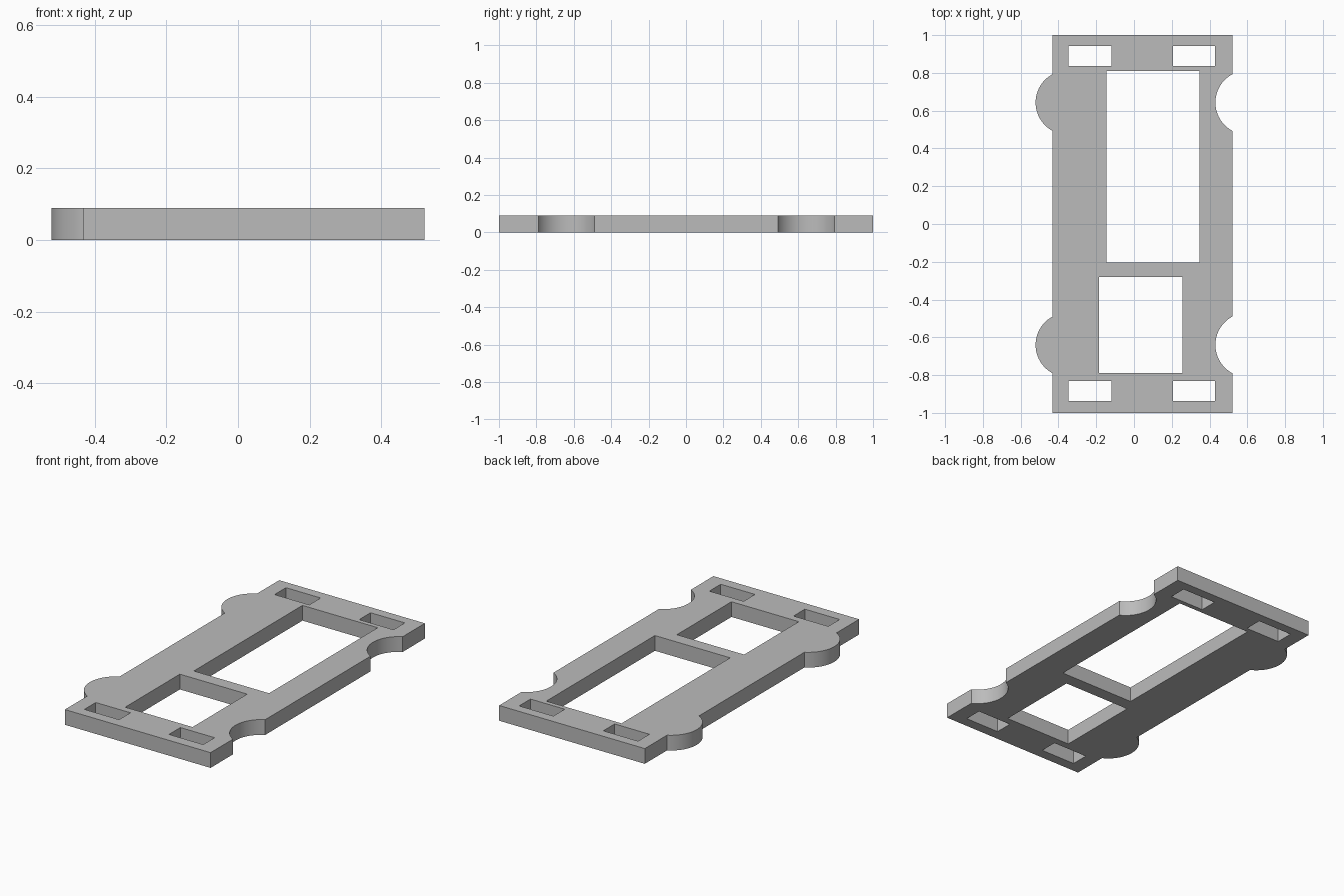
import bpy

if "Cube" in bpy.data.objects:
    bpy.data.objects.remove(bpy.data.objects["Cube"], do_unlink=True)

THICK = 0.09
EDGE_L, EDGE_R = -0.431, 0.521
RADIUS, BULGE = 0.17, 0.09

grey = bpy.data.materials.new("plain grey")
grey.use_nodes = True
colour = (0.5, 0.5, 0.5, 1)
grey.diffuse_color = colour
grey.node_tree.nodes["Principled BSDF"].inputs["Base Color"].default_value = colour


def box(name, x0, x1, y0, y1, height=THICK):
    bpy.ops.mesh.primitive_cube_add(
        size=1, location=((x0 + x1) / 2, (y0 + y1) / 2, THICK / 2))
    ob = bpy.context.object
    ob.name = name
    ob.scale = (x1 - x0, y1 - y0, height)
    bpy.ops.object.transform_apply(location=True, rotation=True, scale=True)
    ob.data.materials.append(grey)
    return ob


def disc(name, x, y, height=THICK):
    bpy.ops.mesh.primitive_cylinder_add(
        vertices=96, radius=RADIUS, depth=height, location=(x, y, THICK / 2))
    ob = bpy.context.object
    ob.name = name
    bpy.ops.object.transform_apply(location=True, rotation=True, scale=True)
    ob.data.materials.append(grey)
    return ob


def combine(target, tool, operation):
    mod = target.modifiers.new(tool.name, "BOOLEAN")
    mod.operation = operation
    mod.solver = "EXACT"
    mod.object = tool
    bpy.context.view_layer.objects.active = target
    bpy.ops.object.modifier_apply(modifier=mod.name)
    bpy.data.objects.remove(tool, do_unlink=True)


# Flat plate with round lobes on one long edge and matching notches on the other
plate = box("frame_plate", EDGE_L, EDGE_R, -1, 1)
for y in (-0.64, 0.643):
    combine(plate, disc("lobe", EDGE_L - BULGE + RADIUS, y), "UNION")
    combine(plate, disc("notch", EDGE_R - BULGE + RADIUS, y, 0.3), "DIFFERENCE")

# Two large windows
openings = [(-0.146, 0.346, -0.204, 0.81), (-0.184, 0.256, -0.28, -0.79)]
# Four corner slots
for x0, x1 in ((-0.347, -0.12), (0.206, 0.43)):
    openings += [(x0, x1, 0.837, 0.943), (x0, x1, -0.938, -0.832)]
for x0, x1, ya, yb in openings:
    combine(plate, box("opening", x0, x1, min(ya, yb), max(ya, yb), 0.3), "DIFFERENCE")

# Smooth arcs, crisp corners
bpy.ops.object.select_all(action="DESELECT")
plate.select_set(True)
bpy.context.view_layer.objects.active = plate
bpy.ops.object.shade_smooth_by_angle(angle=0.5)
